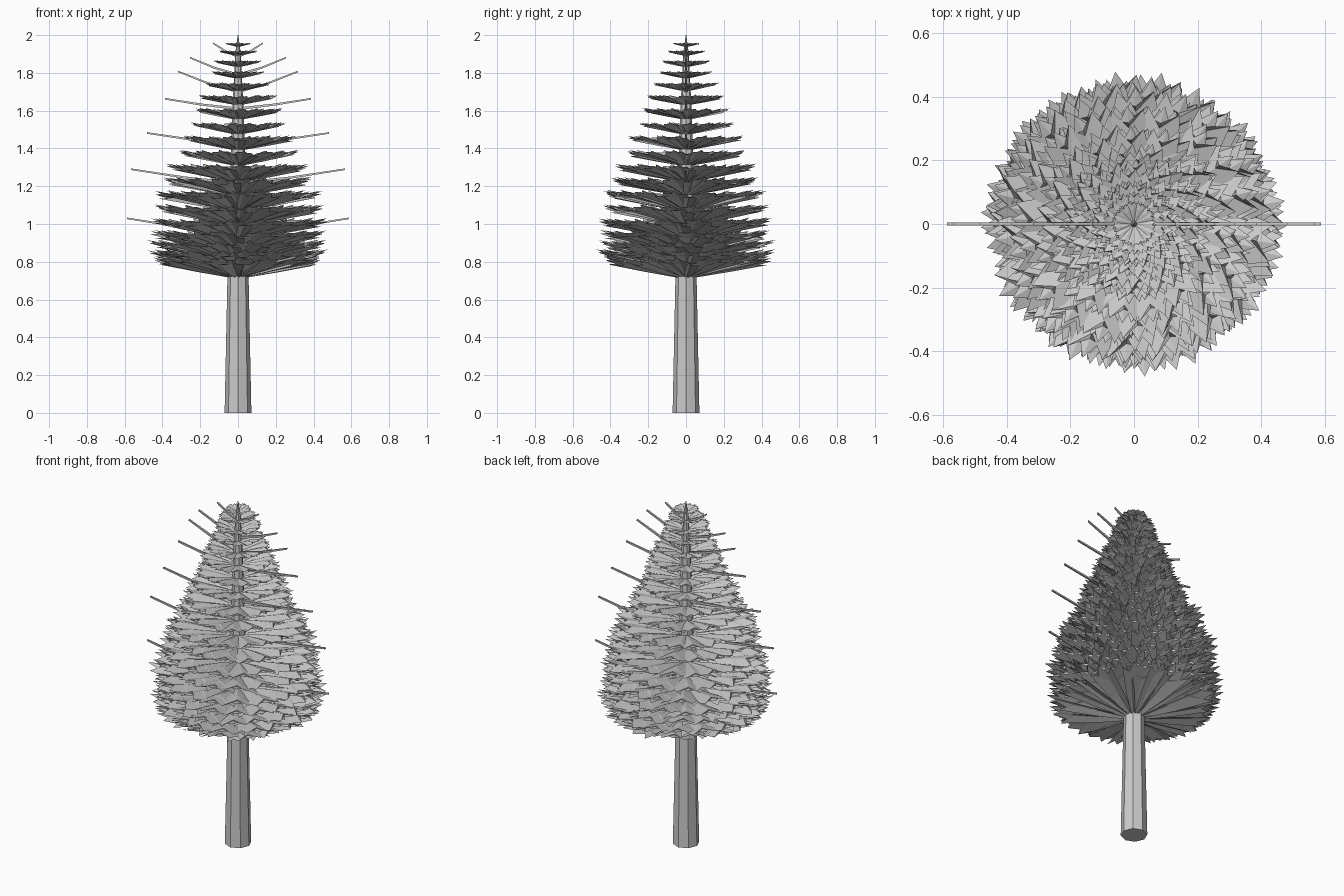
import bpy, bmesh, math, random
from mathutils import Vector, Matrix

if "Cube" in bpy.data.objects:
    bpy.data.objects.remove(bpy.data.objects["Cube"])

random.seed(7)


def finish(bm, name):
    mesh = bpy.data.meshes.new(name)
    bm.to_mesh(mesh)
    bm.free()
    obj = bpy.data.objects.new(name, mesh)
    bpy.context.collection.objects.link(obj)
    return obj


def tube(bm, path, sides, turn=0.0, axis='Z'):
    """Closed tapered tube through (centre, radius) pairs."""
    rings = []
    for c, r in path:
        ring = []
        for i in range(sides):
            a = math.tau * i / sides + turn
            u, v = r * math.cos(a), r * math.sin(a)
            off = Vector((u, v, 0)) if axis == 'Z' else Vector((0, u, v))
            ring.append(bm.verts.new(Vector(c) + off))
        rings.append(ring)
    for a, b in zip(rings, rings[1:]):
        for i in range(sides):
            j = (i + 1) % sides
            bm.faces.new((a[i], a[j], b[j], b[i]))
    bm.faces.new(rings[0][::-1])
    bm.faces.new(rings[-1])
    bmesh.ops.recalc_face_normals(bm, faces=bm.faces)


# Trunk
bm = bmesh.new()
trunk = [(0, .071), (.72, .056), (1.6, .03), (1.9, .015), (2.0, .002)]
tube(bm, [((0, 0, z), r) for z, r in trunk], 8)
finish(bm, "trunk")

# Saw-toothed frond half: (ridge position, edge position, edge width)
OUTLINE = [(0, 0, .06), (.4, .45, .6), (.62, .88, 1.0), (.68, .79, .66),
           (.82, .96, .52), (.86, .87, .27)]


def frond(bm, length, rise, z, angle, roll):
    """Folded leaf with a raised ridge and drooping toothed edges."""
    half = length * .25
    m = Matrix.Translation((0, 0, z)) @ Matrix.Rotation(angle, 4, 'Z') @ \
        Matrix.Rotation(-math.atan2(rise, length), 4, 'Y') @ Matrix.Rotation(roll, 4, 'X')
    add = lambda x, y, h: bm.verts.new(m @ Vector((x, y, h)))
    ridge = [add(t * length, 0, .02 * length * math.sin(math.pi * t)) for t, _, _ in OUTLINE]
    tip = add(length, 0, 0)
    for s in (1, -1):
        edge = [add(e * length, s * w * half, -.04 * length * w) for _, e, w in OUTLINE]
        r, e = ridge + [tip], edge + [tip]
        for i in range(len(edge)):
            quad = [r[i], r[i + 1], e[i + 1], e[i]]
            if i == len(edge) - 1:
                quad = [r[i], tip, e[i]]
            bm.faces.new(quad[::-1] if s > 0 else quad)


# Tiers of foliage: (tip height, radius)
TIERS = [(1.96, .078), (1.92, .11), (1.868, .14), (1.81, .153), (1.75, .187),
         (1.685, .22), (1.615, .25), (1.54, .27), (1.47, .325), (1.392, .343),
         (1.32, .405), (1.25, .42), (1.18, .47), (1.105, .475), (1.035, .495),
         (.97, .495), (.918, .497), (.868, .50), (.828, .48)]
bm = bmesh.new()
for k, (z, radius) in enumerate(TIERS):
    count = 15 if z > 1.35 else 18
    rise = .235 * radius + .005
    for i in range(count):
        a = math.tau * (i + random.uniform(-.2, .2)) / count + k * 2.4
        length = radius * random.uniform(.93, 1.0)
        frond(bm, length, rise * random.uniform(.96, 1.04), z - rise, a,
              random.uniform(-.1, .1))
finish(bm, "foliage")

# Bare twigs reaching out along x on both sides: (base z, tip x, tip z)
TWIGS = [(.95, .588, 1.03), (1.215, .567, 1.29), (1.42, .482, 1.482), (1.61, .387, 1.663),
         (1.70, .317, 1.807), (1.79, .253, 1.88), (1.885, .132, 1.957)]
bm = bmesh.new()
for z0, x, z in TWIGS:
    for s in (1, -1):
        mid = (s * x * .5, 0, z0 + (z - z0) * .42)
        tube(bm, [((0, 0, z0), .01), (mid, .008), ((s * x, 0, z), .006)], 4,
             math.pi / 4, 'X')
finish(bm, "twigs")
